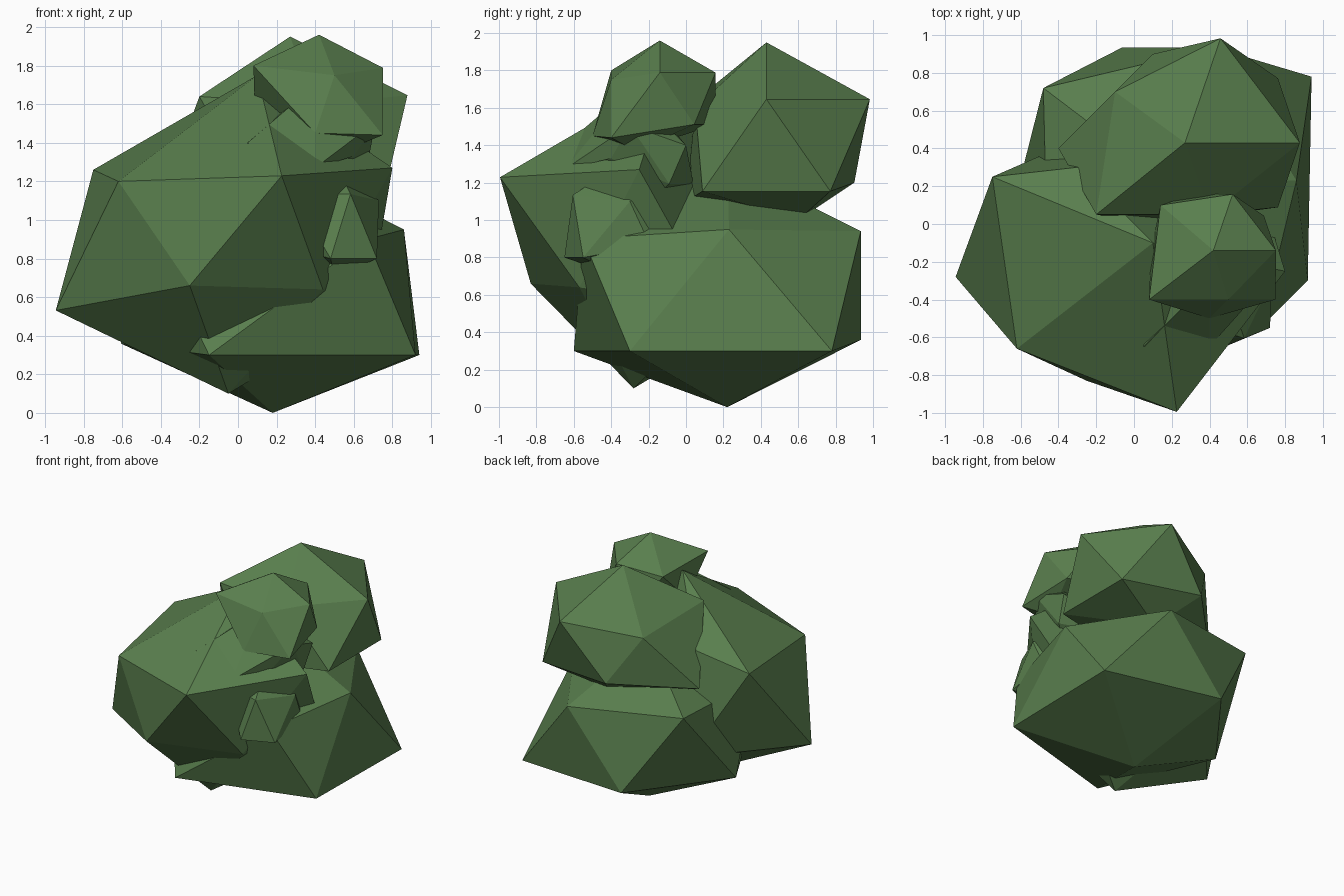
import bpy
import bmesh
from mathutils import Vector

cube = bpy.data.objects.get("Cube")
if cube:
    bpy.data.objects.remove(cube, do_unlink=True)

# One leaf-green material for the whole bush
green = (0.1, 0.21, 0.075, 1)
leaf = bpy.data.materials.new("leaf_green")
leaf.use_nodes = True
leaf.diffuse_color = green
shader = next(node for node in leaf.node_tree.nodes if node.type == "BSDF_PRINCIPLED")
shader.inputs["Base Color"].default_value = green


def leaf_clump(name, centre, radii, *pulled_corners):
    """Squashed low-poly ball; each pulled corner moves the nearest free one."""
    mesh_builder = bmesh.new()
    bmesh.ops.create_icosphere(mesh_builder, subdivisions=1, radius=1)
    bmesh.ops.scale(mesh_builder, vec=Vector(radii), verts=mesh_builder.verts)
    bmesh.ops.translate(mesh_builder, vec=Vector(centre), verts=mesh_builder.verts)
    free = list(mesh_builder.verts)
    for corner in map(Vector, pulled_corners):
        nearest = min(free, key=lambda vert: (vert.co - corner).length)
        nearest.co = corner
        free.remove(nearest)
    bmesh.ops.recalc_face_normals(mesh_builder, faces=mesh_builder.faces)
    mesh = bpy.data.meshes.new(name)
    mesh_builder.to_mesh(mesh)
    mesh_builder.free()
    mesh.materials.append(leaf)
    clump = bpy.data.objects.new(name, mesh)
    bpy.context.scene.collection.objects.link(clump)


# Wide clump resting on the ground
leaf_clump("base_clump", (0.18, 0.22, 0.65), (0.88, 0.84, 0.65),
           (0.94, 0.78, 0.3), (0.92, -0.3, 0.3), (-0.15, -0.6, 0.3),
           (0.86, 0.23, 0.95), (0.67, -0.55, 0.9), (-0.48, 0.72, 1))

# Large clump leaning out to the front right
leaf_clump("front_clump", (-0.05, -0.28, 0.88), (1, 0.84, 0.78),
           (-0.62, -0.66, 1.2), (-0.25, -0.83, 0.66), (0.44, -0.57, 0.64),
           (-0.75, 0.25, 1.26), (-0.3, 0.3, 1.35), (0.1, -0.1, 1.75),
           (0.8, -0.25, 1.27))

# Upper clump at the back
leaf_clump("back_clump", (0.27, 0.43, 1.4), (0.68, 0.65, 0.55),
           (-0.1, 0.7, 1.55), (0.4, 0.05, 1.6), (0.1, 0.9, 1.2),
           (0.1, 0, 1.1), (0.3, 0.6, 1), (-0.2, 0.05, 1.64), (-0.4, 0.4, 1.1))

# Small crowning clump
leaf_clump("top_clump", (0.42, -0.14, 1.65), (0.37, 0.35, 0.31),
           (0.08, -0.4, 1.8), (0.75, -0.4, 1.44), (0.4, -0.5, 1.45),
           (0.5, -0.4, 1.75), (0.58, -0.27, 1.37), (0.14, 0.1, 1.76))

# Little clumps filling the gaps under the crown
leaf_clump("neck_clump", (0.4, -0.3, 1.35), (0.35, 0.4, 0.35),
           (0.05, -0.65, 1.4), (0.2, -0.7, 1.3), (0.4, -0.65, 1.27),
           (0.68, 0, 1.4), (0.6, -0.4, 1.33))
leaf_clump("side_clump", (0.5, -0.35, 1), (0.3, 0.3, 0.3),
           (0.72, -0.55, 0.8), (0.48, -0.65, 0.8), (0.73, -0.3, 1.1))
